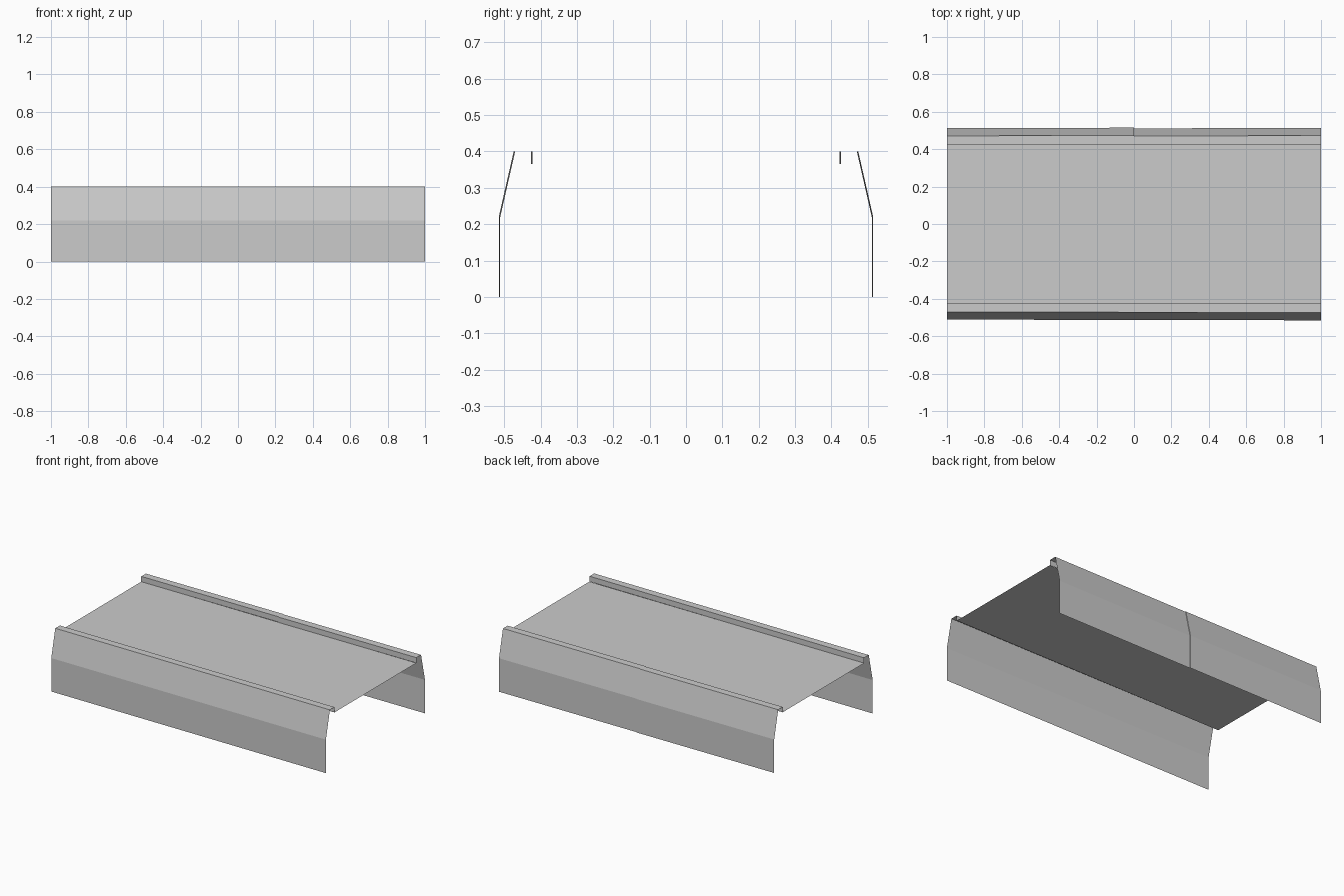
import bpy

if "Cube" in bpy.data.objects:
    bpy.data.objects.remove(bpy.data.objects["Cube"])

# Half cross-section as (y, z): skirt, sloped shoulder, rail top, rail inner wall
RAIL = [(0.513, 0.0), (0.513, 0.22), (0.472, 0.40), (0.424, 0.40), (0.424, 0.365)]
FLOOR_Y, FLOOR_Z = RAIL[-1]


def add_mesh(name, verts, faces):
    mesh = bpy.data.meshes.new(name)
    mesh.from_pydata(verts, [], faces)
    mesh.update()
    obj = bpy.data.objects.new(name, mesh)
    bpy.context.collection.objects.link(obj)
    return obj


def side_sheet(name, side, stations):
    """Sweep the rail profile through (x, sideways offset) stations."""
    n = len(RAIL)
    verts = [(x, side * y + off, z) for x, off in stations for y, z in RAIL]
    faces = []
    for s in range(len(stations) - 1):
        for i in range(n - 1):
            a = s * n + i
            quad = (a, a + 1, a + n + 1, a + n)
            faces.append(quad if side < 0 else quad[::-1])
    obj = add_mesh(name, verts, faces)
    # make the sheet face outwards
    top = next(p for p in obj.data.polygons if abs(p.normal.z) > 0.9)
    if top.normal.z < 0:
        obj.data.flip_normals()
    return obj


# Front side is one slightly skewed sheet; the back has a small joint at mid length
side_sheet("front_side_panel", -1, [(-1, 0.002), (0, 0.0), (1, -0.002)])
side_sheet("back_side_panel", 1, [(-1, -0.001), (0, 0.002), (0, -0.002), (1, 0.001)])

# Flat deck between the rails
add_mesh("deck", [(-1, -FLOOR_Y, FLOOR_Z), (1, -FLOOR_Y, FLOOR_Z),
                  (1, FLOOR_Y, FLOOR_Z), (-1, FLOOR_Y, FLOOR_Z)], [(0, 1, 2, 3)])
